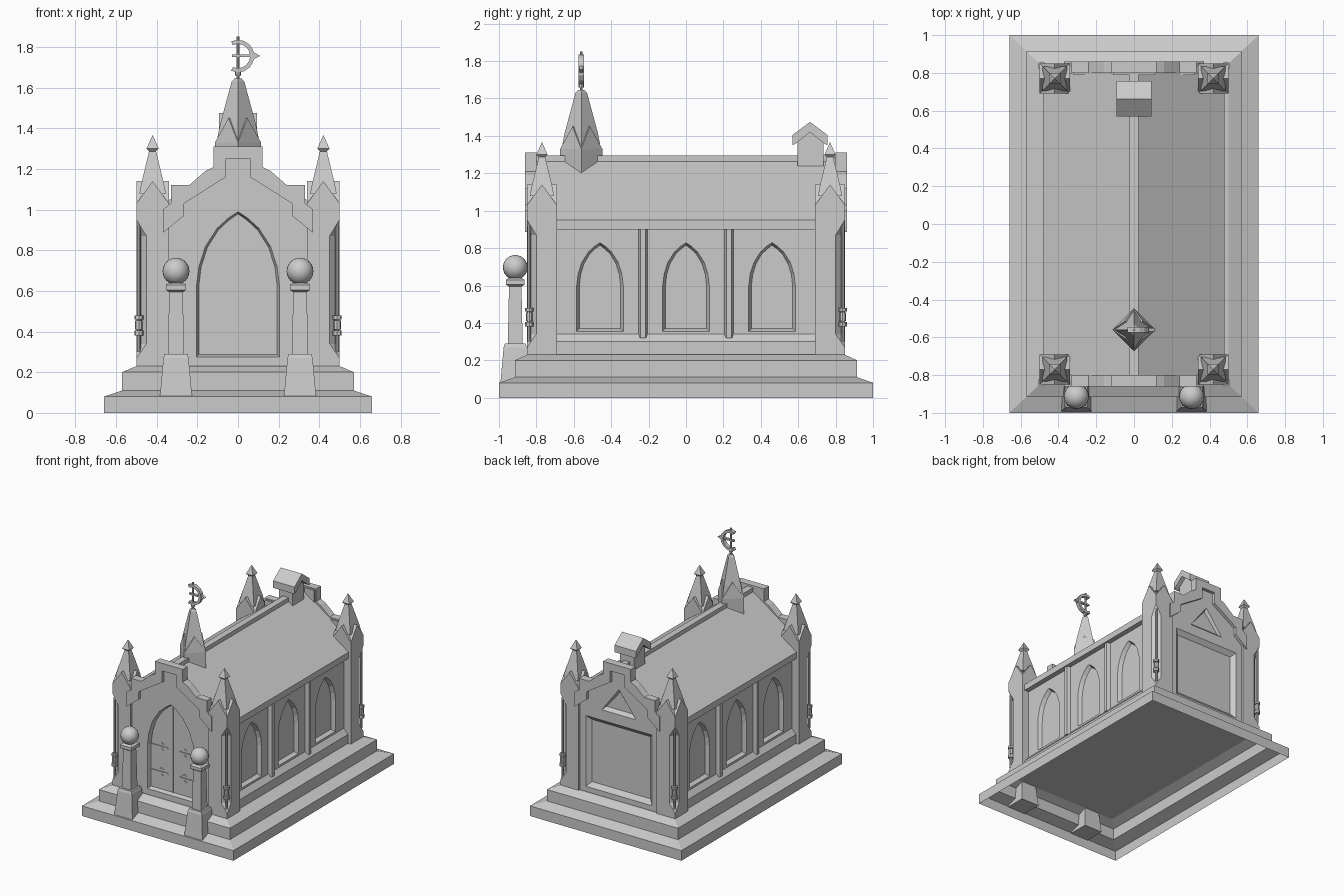
import bpy, bmesh, math
from mathutils import Matrix, Vector

cube = bpy.data.objects.get("Cube")
if cube:
    bpy.data.objects.remove(cube)

stone = bpy.data.materials.new("grey_stone")
stone.use_nodes = True
GREY = (0.6, 0.6, 0.6, 1)
stone.diffuse_color = GREY
stone.node_tree.nodes["Principled BSDF"].inputs["Base Color"].default_value = GREY


def finish(name, bm, mat=None):
    if mat:
        bm.transform(mat)
    bmesh.ops.recalc_face_normals(bm, faces=bm.faces)
    me = bpy.data.meshes.new(name)
    bm.to_mesh(me)
    bm.free()
    me.materials.append(stone)
    ob = bpy.data.objects.new(name, me)
    bpy.context.collection.objects.link(ob)
    return ob


def loft(name, rings, bottom=True, top=True, mat=None):
    bm = bmesh.new()
    vs = [[bm.verts.new(p) for p in r] for r in rings]
    n = len(vs[0])
    for a, b in zip(vs, vs[1:]):
        for i in range(n):
            j = (i + 1) % n
            bm.faces.new((a[i], a[j], b[j], b[i]))
    if bottom:
        bm.faces.new(vs[0])
    if top:
        bm.faces.new(vs[-1])
    return finish(name, bm, mat)


def rect(hx, hy, z):
    return [(-hx, -hy, z), (hx, -hy, z), (hx, hy, z), (-hx, hy, z)]


def stack(name, levels, at=(0, 0), turn=0, **kw):
    """Rectangular sections (half x, half y, z) stacked upwards."""
    mat = Matrix.Translation((at[0], at[1], 0)) @ Matrix.Rotation(turn, 4, "Z")
    return loft(name, [rect(*l) for l in levels], mat=mat, **kw)


def box(name, x0, x1, y0, y1, z0, z1):
    return stack(name, [((x1 - x0) / 2, (y1 - y0) / 2, z) for z in (z0, z1)],
                 ((x0 + x1) / 2, (y0 + y1) / 2))


# Outline points (u, v) become 3D points at distance d out along an end or a side
def on_end(s):
    return lambda u, v, d: (u, s * d, v)


def on_side(s):
    return lambda u, v, d: (s * d, u, v)


def slab(name, place, pts, d0, d1, pts2=None):
    return loft(name, [[place(u, v, d0) for u, v in pts],
                       [place(u, v, d1) for u, v in (pts2 or pts)]])


def mirrored(half):
    return half + [(-u, v) for u, v in reversed(half) if u]


def shifted(pts, du):
    return [(u + du, v) for u, v in pts]


def shrink(pts, amount):
    us, vs = [p[0] for p in pts], [p[1] for p in pts]
    cu, cv = (min(us) + max(us)) / 2, (min(vs) + max(vs)) / 2
    su = 1 - 2 * amount / (max(us) - min(us))
    sv = 1 - 2 * amount / (max(vs) - min(vs))
    return [(cu + (u - cu) * su, cv + (v - cv) * sv) for u, v in pts]


def arch(w, z0, spring, apex):
    h = apex - spring
    curve = [(1, 0), (.94, .27), (.78, .54), (.5, .78), (.22, .92), (0, 1)]
    return mirrored([(w, z0)] + [(w * a, spring + h * b) for a, b in curve])


def carve(target, place, pts, face, depth, bevel):
    """Sink a recess with sloping edges into a wall."""
    cutter = slab("cutter", place, pts, face + .001, face - depth, shrink(pts, bevel))
    cutter.hide_render = True
    mod = target.modifiers.new("recess", "BOOLEAN")
    mod.object, mod.operation, mod.solver = cutter, "DIFFERENCE", "EXACT"
    bpy.context.view_layer.objects.active = target
    bpy.ops.object.modifier_apply(modifier=mod.name)
    bpy.data.objects.remove(cutter)


def gabled_top(name, at, h, z0, eave, peak, lean, turn=0):
    """Square shaft with a small gable on every face."""
    bm = bmesh.new()
    corner = [(-h, -h), (h, -h), (h, h), (-h, h)]
    low = [bm.verts.new((x, y, z0)) for x, y in corner]
    up = [bm.verts.new((x, y, eave)) for x, y in corner]
    mid = [bm.verts.new((x, y, peak)) for x, y in ((0, -lean), (lean, 0), (0, lean), (-lean, 0))]
    centre = bm.verts.new((0, 0, peak))
    bm.faces.new(low)
    for i in range(4):
        j = (i + 1) % 4
        bm.faces.new((low[i], low[j], up[j], up[i]))
        for tri in ((up[i], up[j], mid[i]), (up[i], mid[i], centre), (mid[i], up[j], centre)):
            bm.faces.new(tri)
    return finish(name, bm, Matrix.Translation((at[0], at[1], 0)) @ Matrix.Rotation(turn, 4, "Z"))


def rod(name, x, y, z0, z1, r, sides=8):
    bm = bmesh.new()
    bmesh.ops.create_cone(bm, cap_ends=True, segments=sides, radius1=r, radius2=r, depth=z1 - z0)
    return finish(name, bm, Matrix.Translation((x, y, (z0 + z1) / 2)))


# Stepped plinth, open underneath
stack("plinth", [(.66, 1, 0), (.66, 1, .08), (.57, .915, .11), (.57, .915, .2), (.5, .85, .23)],
      bottom=False)

# Main hall with window recesses along both sides
hall = slab("hall_walls", on_end(1), mirrored([(.44, .23), (.44, .93), (0, 1.24)]), -.79, .79)
window = arch(.125, .355, .6, .83)
for s in (1, -1):
    for y in (-.46, 0, .46):
        carve(hall, on_side(s), shifted(window, y), .44, .03, .015)
    slab("side_base", on_end(1), [(s * .4, .23), (s * .475, .23), (s * .475, .3), (s * .44, .34), (s * .4, .34)], -.7, .7)
    for y in (-.23, .23):
        slab("pilaster", on_side(s), [(y - .027, .32), (y + .027, .32), (y + .027, .92), (y - .027, .92)],
             .43, .468, [(y - .013, .32), (y + .013, .32), (y + .013, .92), (y - .013, .92)])

# Roof and ridge
slab("roof", on_end(1), mirrored([(.43, .9), (.48, .9), (.48, .95), (0, 1.28)]), -.8, .8)
box("ridge_bar", -.025, .025, -.8, .8, 1.24, 1.295)

# End walls with stepped coping
outer = [(0, 1.31), (.12, 1.31), (.12, 1.21), (.16, 1.19), (.24, 1.12), (.33, 1.12),
         (.33, 1.03), (.37, 1.0), (.37, .885)]
inner = [(.265, .97), (.265, 1.03), (.06, 1.16), (.06, 1.25), (0, 1.25)]
wall_outline = mirrored([(0, 1.3), (.11, 1.3), (.11, 1.2), (.24, 1.11), (.32, 1.11), (.32, .98), (.36, .95), (.36, .23)])
ends = {}
for s, label in ((-1, "front"), (1, "back")):
    ends[s] = slab(label + "_wall", on_end(s), wall_outline, .75 if s < 0 else .79, .835)
    for m in (1, -1):
        slab(label + "_coping", on_end(s), [(m * u, v) for u, v in outer + inner], .8, .86)
# Trim the thick front wall to the parapet depth above the roof
trim = box("cutter", -.5, .5, -.8, -.7, 1.0, 1.4)
trim.hide_render = True
mod = ends[-1].modifiers.new("trim", "BOOLEAN")
mod.object, mod.operation = trim, "DIFFERENCE"
bpy.context.view_layer.objects.active = ends[-1]
bpy.ops.object.modifier_apply(modifier=mod.name)
bpy.data.objects.remove(trim)

# Doorway, back panel and back triangle
carve(ends[-1], on_end(-1), arch(.205, .275, .62, .99), .835, .03, .012)
carve(ends[1], on_end(1), [(-.29, .27), (.29, .27), (.29, .83), (-.29, .83)], .835, .03, .035)
carve(ends[1], on_end(1), [(-.15, .91), (.15, .91), (0, 1.11)], .835, .025, .025)
box("door_seam", -.003, .003, -.811, -.8, .285, .96)
for s in (1, -1):
    for z in (.42, .62):
        box("hinge_strap", min(s * .06, s * .19), max(s * .06, s * .19), -.812, -.803, z - .007, z + .007)
        for u, w in ((.06, 0), (.1, .025), (.1, -.025)):
            slab("hinge_leaf", on_end(-1), [(s * u - .018, z + w), (s * u, z + w - .013),
                 (s * u + .018, z + w), (s * u, z + w + .013)], .803, .811)

# Corner piers with colonnettes, gables and spires
for sx in (1, -1):
    for sy in (1, -1):
        at = (sx * .42, sy * .77)
        pier = gabled_top("corner_pier", at, .08, .23, 1.03, 1.14, .08)
        # Notch in the outer corner
        notch = stack("cutter", [(.001, .001, .27), (.035, .035, .34), (.035, .035, .87), (.001, .001, .95)],
                      (sx * .5, sy * .85), math.pi / 4)
        notch.hide_render = True
        mod = pier.modifiers.new("notch", "BOOLEAN")
        mod.object, mod.operation = notch, "DIFFERENCE"
        bpy.context.view_layer.objects.active = pier
        bpy.ops.object.modifier_apply(modifier=mod.name)
        bpy.data.objects.remove(notch)
        cx, cy = sx * .488, sy * .838
        rod("colonnette", cx, cy, .3, .92, .01)
        for z0, z1, r in ((.38, .405, .022), (.41, .455, .018), (.46, .48, .022)):
            rod("colonnette_ring", cx, cy, z0, z1, r)
        stack("pier_spire", [(.065, .065, 1.08), (.055, .055, 1.13), (.014, .014, 1.3)], at)
        stack("pier_finial", [(.016, .016, 1.285), (.03, .03, 1.3), (.001, .001, 1.365)], at)

# Ridge spire with weather vane
SPIRE = (0, -.56)
gabled_top("spire_base", SPIRE, .08, 1.2, 1.33, 1.45, .066, math.pi / 4)
stack("spire", [(.075, .075, 1.33), (.062, .062, 1.42), (.022, .022, 1.63), (.012, .012, 1.645)],
      SPIRE, math.pi / 4)
rod("vane_pole", *SPIRE, 1.62, 1.85, .007)
rod("vane_collar", *SPIRE, 1.66, 1.68, .014)
sweep = [math.radians(a) for a in range(-115, 116, 23)]
crescent = [(.08 * math.cos(a), 1.755 + .08 * math.sin(a)) for a in sweep]
crescent += [(.06 * math.cos(a), 1.755 + .06 * math.sin(a)) for a in reversed(sweep)]
slab("vane_crescent", on_end(-1), crescent, .545, .575)
slab("vane_arrow", on_end(-1), [(-.03, 1.75), (.075, 1.75), (.075, 1.738), (.11, 1.756),
                               (.075, 1.774), (.075, 1.762), (-.03, 1.762)], .55, .57)

# Bell turret near the back
box("turret_stem", -.06, .06, .595, .735, 1.2, 1.42)
slab("turret_roof", on_side(1), shifted(mirrored([(0, 1.475), (.093, 1.405), (.093, 1.35), (.075, 1.36), (0, 1.42)]), .663),
     -.093, .093)

# Gate posts with ball tops
for s in (1, -1):
    at = (s * .305, -.913)
    stack("post_base", [(.08, .08, .07), (.062, .062, .27), (.055, .055, .29)], at)
    stack("post_shaft", [(.04, .04, .28), (.033, .033, .61)], at)
    stack("post_cap", [(.035, .035, .595), (.05, .05, .605), (.05, .05, .63), (.035, .035, .64)], at)
    bm = bmesh.new()
    bmesh.ops.create_uvsphere(bm, u_segments=20, v_segments=12, radius=.066)
    for f in bm.faces:
        f.smooth = True
    finish("post_ball", bm, Matrix.Translation((*at, .697)))
